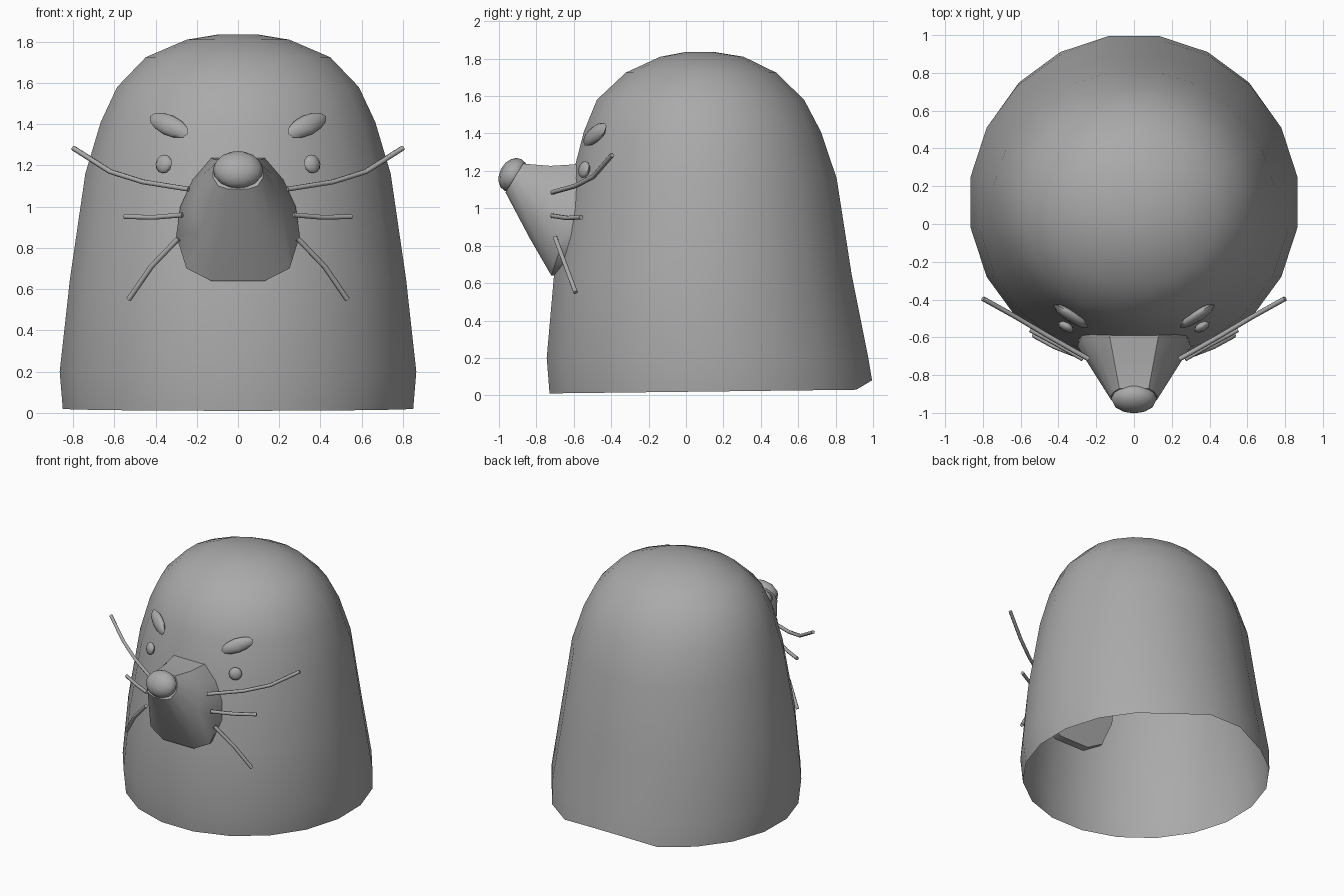
import bpy, bmesh
from math import sin, cos, pi, radians
from mathutils import Vector, Matrix

if "Cube" in bpy.data.objects:
    bpy.data.objects.remove(bpy.data.objects["Cube"])

grey = bpy.data.materials.new("plain grey")
grey.use_nodes = True
grey.diffuse_color = (0.4, 0.4, 0.4, 1)
grey.node_tree.nodes["Principled BSDF"].inputs["Base Color"].default_value = grey.diffuse_color


def finish(bm, name, angle=40):
    bmesh.ops.recalc_face_normals(bm, faces=bm.faces)
    mesh = bpy.data.meshes.new(name)
    bm.to_mesh(mesh)
    bm.free()
    mesh.materials.append(grey)
    obj = bpy.data.objects.new(name, mesh)
    bpy.context.collection.objects.link(obj)
    bpy.ops.object.select_all(action="DESELECT")
    obj.select_set(True)
    bpy.context.view_layer.objects.active = obj
    bpy.ops.object.shade_smooth_by_angle(angle=radians(angle))
    return obj


def loft(name, rings, cap_start, cap_end, angle=40):
    bm = bmesh.new()
    loops = [[bm.verts.new(p) for p in ring] for ring in rings]
    n = len(loops[0])
    for a, b in zip(loops, loops[1:]):
        for i in range(n):
            j = (i + 1) % n
            bm.faces.new((a[i], a[j], b[j], b[i]))
    if cap_start:
        bm.faces.new(loops[0])
    if cap_end:
        bm.faces.new(loops[-1])
    return finish(bm, name, angle)


def ellipsoid(name, center, radii, long_axis, normal, segments=10, rings=6):
    # local x follows long_axis, local y follows the surface normal
    x = Vector(long_axis).normalized()
    y = Vector(normal)
    y = (y - x * y.dot(x)).normalized()
    z = x.cross(y)
    basis = Matrix((x, y, z)).transposed().to_4x4()
    bm = bmesh.new()
    bmesh.ops.create_uvsphere(bm, u_segments=segments, v_segments=rings, radius=1)
    bm.transform(Matrix.Translation(center) @ basis @ Matrix.Diagonal((*radii, 1)))
    return finish(bm, name, 60)


def tube(name, points, radius, sides=6):
    pts = [Vector(p) for p in points]
    rings = []
    for i, p in enumerate(pts):
        d = (pts[min(i + 1, len(pts) - 1)] - pts[max(i - 1, 0)]).normalized()
        u = d.cross(Vector((0, 0, 1))).normalized()
        v = d.cross(u)
        rings.append([p + radius * (u * cos(2 * pi * k / sides) + v * sin(2 * pi * k / sides))
                      for k in range(sides)])
    return loft(name, rings, True, True, 65)


# Body: open-bottomed dome; each row is height, half width, front y, back y
SIDES = 20
levels = [(0.01, 0.855, -0.735, 1.0), (0.2, 0.87, -0.75, 0.98), (0.65, 0.82, -0.71, 0.89),
          (1.16, 0.745, -0.615, 0.81), (1.41, 0.67, -0.55, 0.725), (1.58, 0.59, -0.48, 0.635),
          (1.725, 0.45, -0.325, 0.485), (1.81, 0.25, -0.14, 0.31), (1.836, 0.09, 0.0, 0.15)]
body_rings = []
for row, (z, rx, front, back) in enumerate(levels):
    ring = []
    for k in range(SIDES):
        a = 2 * pi * (k + 0.5) / SIDES
        y = (front + back) / 2 + (back - front) / 2 * sin(a) / cos(pi / SIDES) ** 0.5
        lift = 0
        if row == 0:  # hem rises gently toward the back, then kicks up
            lift = 0.07 if y > 0.95 else 0.012 * (y + 0.75)
        ring.append((rx * cos(a) / cos(pi / SIDES) ** 0.5, y, z + lift))
    body_rings.append(ring)
loft("body", body_rings, False, True, 50)

# Snout: egg-shaped base tapering to a small tilted oval
half = [(0.13, 0.64), (0.25, 0.70), (0.30, 0.86), (0.28, 1.0), (0.22, 1.13), (0.13, 1.235)]
outline = half + [(-x, z) for x, z in reversed(half)]
base, tip = [], []
for x, z in outline:
    t = (z - 0.64) / 0.6
    base.append(Vector((x, -0.72 + 0.13 * min(1, t * 1.5), z)))
    tip_z = 1.085 + 0.155 * t
    tip.append(Vector((x * 0.37 + (0.03 if x > 0 else -0.03) * t, -0.965 + 0.095 * t, tip_z)))
middle = [b.lerp(c, 0.48) + Vector((0, 0, -0.01)) for b, c in zip(base, tip)]
inner = [Vector((b.x * 0.95, b.y + 0.07, b.z)) for b in base]
loft("snout", [inner, base, middle, tip], True, True, 45)

# Nose: rounded cap on the snout tip
ellipsoid("nose", (0, -0.925, 1.178), (0.122, 0.072, 0.096), (1, 0, 0), (0, -0.88, 0.48), 12, 8)

# Eyes, brows and whiskers on both sides
whisker_paths = {
    "upper": [(0.24, -0.715, 1.085), (0.46, -0.59, 1.12), (0.62, -0.495, 1.17), (0.8, -0.395, 1.285)],
    "middle": [(0.27, -0.715, 0.96), (0.41, -0.635, 0.948), (0.55, -0.56, 0.952)],
    "lower": [(0.29, -0.7, 0.845), (0.42, -0.65, 0.71), (0.53, -0.59, 0.55)],
}
for side, s in (("left", 1), ("right", -1)):
    ellipsoid(side + "_eye", (0.36 * s, -0.545, 1.207), (0.046, 0.024, 0.046),
              (0.85 * s, 0.5, 0), (0.5 * s, -0.85, 0.2), 8, 6)
    ellipsoid(side + "_brow", (0.335 * s, -0.487, 1.395), (0.118, 0.028, 0.05),
              (0.18 * s, 0.12, 0.085), (0.5 * s, -0.8, 0.3), 8, 6)
    for level, path in whisker_paths.items():
        tube(f"{side}_{level}_whisker", [(x * s, y, z) for x, y, z in path], 0.013)
